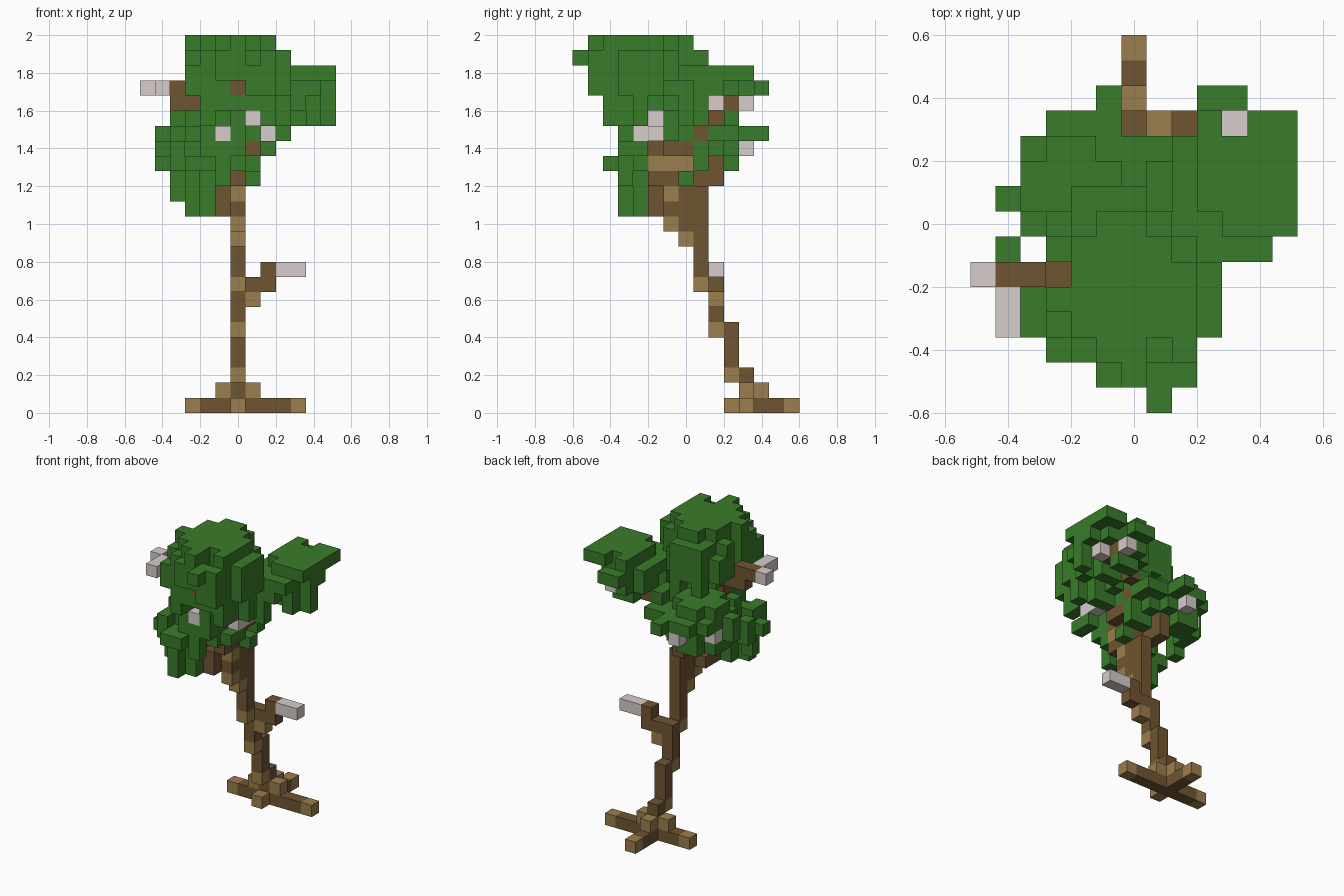
import bpy
import bmesh
import random
from mathutils import Vector

random.seed(4)
UNIT = 0.08
if "Cube" in bpy.data.objects:
    bpy.data.objects.remove(bpy.data.objects["Cube"], do_unlink=True)


def make_material(name, colour):
    mat = bpy.data.materials.new(name)
    mat.use_nodes = True
    mat.diffuse_color = (*colour, 1)
    mat.node_tree.nodes["Principled BSDF"].inputs["Base Color"].default_value = (*colour, 1)
    return mat


MATERIALS = {
    "light": make_material("light bark", (0.33, 0.21, 0.075)),
    "dark": make_material("dark bark", (0.16, 0.09, 0.032)),
    "leaf": make_material("leaf green", (0.041, 0.20, 0.023)),
    "pale": make_material("pale wood", (0.67, 0.61, 0.60)),
}
SLOTS = list(MATERIALS)
cells = {}      # block position -> (part name, colour)
VIEW = {"front": (0, -1, 0), "side": (1, 0, 0), "back": (0, 1, 0), "up": (0, 0, 1)}


def span(value):
    return range(value[0], value[1] + 1) if isinstance(value, tuple) else (value,)


def block(part, colour, x, y, z, open_to=""):
    """Fill a box of blocks and keep leaves from covering the named sides."""
    for p in [(i, j, k) for i in span(x) for j in span(y) for k in span(z)]:
        cells[p] = (part, colour)
        for side in open_to.split():
            for step in range(1, 12):
                q = tuple(a + step * d for a, d in zip(p, VIEW[side]))
                if cells.get(q, ("", ""))[1] == "leaf":
                    del cells[q]


def blocks(part, colour, *boxes):
    for box in boxes:
        block(part, colour, *box)


def slab(part, x, y, z, cut=0):
    """Flat layer of leaves with stepped corners."""
    for i in span(x):
        for j in span(y):
            if min(i - x[0], x[1] - i) + min(j - y[0], y[1] - j) >= cut:
                cells[i, j, z] = (part, "leaf")


def hang(part, x, y, z, depth, chance):
    """Let random strands of leaves hang below layer z."""
    for i in span(x):
        for j in span(y):
            k = z
            while (i, j, k) in cells and z - k < depth and random.random() < chance:
                k -= 1
                cells[i, j, k] = (part, "leaf")


# Tall top crown
for k in (21, 22, 23):
    slab("top_crown", (-3, 1), (-5, 0), k, k // 23)
    blocks("top_crown", "leaf", (2, (-5, -1), k), (3, (-4, -2), k))
slab("top_crown", (-3, 2), (-5, 0), 24, 2)
slab("top_crown", (-2, 2), (-5, -1), 20)
hang("top_crown", (-2, 2), (-4, 0), 20, 3, 0.66)
hang("top_crown", (-2, 2), -5, 20, 1, 0.66)
blocks(
    "top_crown", "leaf",
    ((-3, 2), -2, 24), (0, -6, 24), (2, (-5, -4), 24),
    ((-1, 2), -6, (22, 23)), (1, -7, 23), ((1, 2), -6, 21),
    ((-2, 0), 1, (22, 23)), (-2, -5, (19, 20)), (3, -3, (19, 20)),
    (3, -1, (18, 20)), (2, -1, (18, 19)), (2, -3, 17),
    (0, -4, (17, 20)), (0, -3, (16, 18)),
)
hang("top_crown", (-2, 0), 1, 22, 3, 0.65)

# Side crown on the raised limb
slab("side_crown", (3, 6), (0, 4), 22, 1)
slab("side_crown", (2, 5), (-1, 4), 21, 1)
hang("side_crown", (2, 6), (-1, 3), 21, 2, 0.6)
blocks(
    "side_crown", "leaf",
    ((3, 6), 4, 22), (6, 0, 22), ((3, 4), 5, 21), (5, -1, 21),
    (6, (1, 2), (19, 22)), (5, 0, (19, 21)), ((3, 4), 3, (19, 20)), (3, 4, 20),
)

# Low rear crown
slab("rear_crown", (-4, -1), (0, 3), 19, 1)
slab("rear_crown", (-4, 1), (0, 3), 18)
slab("rear_crown", (-4, 0), (0, 3), 17, 1)
hang("rear_crown", (-4, 0), (0, 3), 17, 1, 0.5)
blocks(
    "rear_crown", "leaf",
    (1, (1, 2), 19), ((-3, -1), 4, 18), (-5, 1, (17, 18)), (-1, 5, 18),
    (-5, -1, (16, 17)), (-3, 3, 16), (1, 0, 15), (1, 1, (16, 17)),
)

# Low front crown with hanging strands
slab("front_crown", (-3, -1), (-3, -1), 18, 1)
slab("front_crown", (-3, -1), (-4, -1), 17, 1)
slab("front_crown", (-4, -1), (-5, -3), 16, 1)
blocks(
    "front_crown", "leaf",
    (-5, -3, 16), (-4, (-4, -3), 17), (-4, -3, (14, 16)), (-3, -4, (13, 16)),
    (-2, -3, (13, 16)), (-1, -4, (15, 17)), ((-3, -2), -2, 16),
)

# Roots
blocks("roots", "dark", ((-2, 3), 4, 0), (0, (5, 6), 0))
blocks("roots", "light", (-3, 4, 0), (4, 4, 0), (0, 3, 0), (0, 7, 0),
       (-1, 4, 1), (1, 4, 1), (0, 5, 1))

# Leaning trunk
blocks(
    "trunk", "dark",
    (0, 4, (1, 2)), (0, 3, (3, 5)), (0, 2, (6, 8)), (0, 1, (9, 14), "side"),
    (0, 0, (12, 15)), (0, -1, 13), (0, (-2, -1), 15, "front side"),
)
blocks(
    "trunk", "light",
    (0, 3, 2), (0, 2, 5), (0, 1, 8), (0, 0, 11),
    (0, -1, 12), (0, -1, 14, "front side"), (0, (-2, 0), 16, "side"),
)

# Low side branch with a pale broken end
block("low_branch", "light", 1, 2, 7)
blocks("low_branch", "dark", ((1, 2), 2, 8), (2, 2, 9))
block("low_branch", "pale", (3, 4), 2, 9)

# Limb up through the top crown and out of its side
blocks(
    "top_limb", "dark",
    (0, -2, (17, 21)), (0, (-5, -3), 21, "front"), ((-2, -1), -2, 19),
    (-2, -2, 20), (-3, -2, 20, "front up"), (-4, -2, (20, 21)), (-5, -2, 21),
)
blocks("top_limb", "pale", (-6, -2, 21), (-5, (-4, -3), 21))

# Limbs to the side, rear and front crowns
blocks(
    "side_limb", "dark",
    (1, (-1, 0), 17, "front side"), (1, 1, 18, "side"), (2, 2, 19, "side"),
    ((3, 4), 2, 20), (4, 3, 20),
)
blocks("rear_limb", "dark", (-1, (1, 2), 15, "side"), (-1, 2, 16, "side"), (-2, 3, 17))
blocks("front_limb", "dark", (-1, -1, 13), (-1, -2, (13, 14), "front side"), (-2, -2, 15))

# Pale twig ends among the leaves
blocks(
    "twig_ends", "pale",
    (4, 4, 20, "side up"), (5, 2, 20, "side"), (1, -2, 19, "front side"),
    (2, -3, 18, "front side"), (2, -2, 18, "side"), (-1, -4, 18, "front"),
    (-2, 4, 17, "back side"), (-4, 2, 17, "back"),
)


def build_part(part):
    """Join the outer faces of one part's blocks into a mesh."""
    bm = bmesh.new()
    for pos in [p for p in cells if cells[p][0] == part]:
        centre = Vector(pos) + Vector((0, 0, 0.5))
        for axis, sign in [(a, s) for a in range(3) for s in (-1, 1)]:
            n = Vector((0, 0, 0))
            n[axis] = sign
            if tuple(int(a + b) for a, b in zip(pos, n)) in cells:
                continue
            u = Vector((n.y, n.z, n.x))
            v = n.cross(u)
            corners = (-u - v, u - v, u + v, v - u)
            face = bm.faces.new([bm.verts.new((centre + (n + c) / 2) * UNIT) for c in corners])
            face.material_index = SLOTS.index(cells[pos][1])
    bmesh.ops.remove_doubles(bm, verts=bm.verts, dist=UNIT / 100)
    mesh = bpy.data.meshes.new(part)
    bm.to_mesh(mesh)
    bm.free()
    for mat in MATERIALS.values():
        mesh.materials.append(mat)
    bpy.context.collection.objects.link(bpy.data.objects.new(part, mesh))


for name in sorted({owner for owner, _ in cells.values()}):
    build_part(name)
